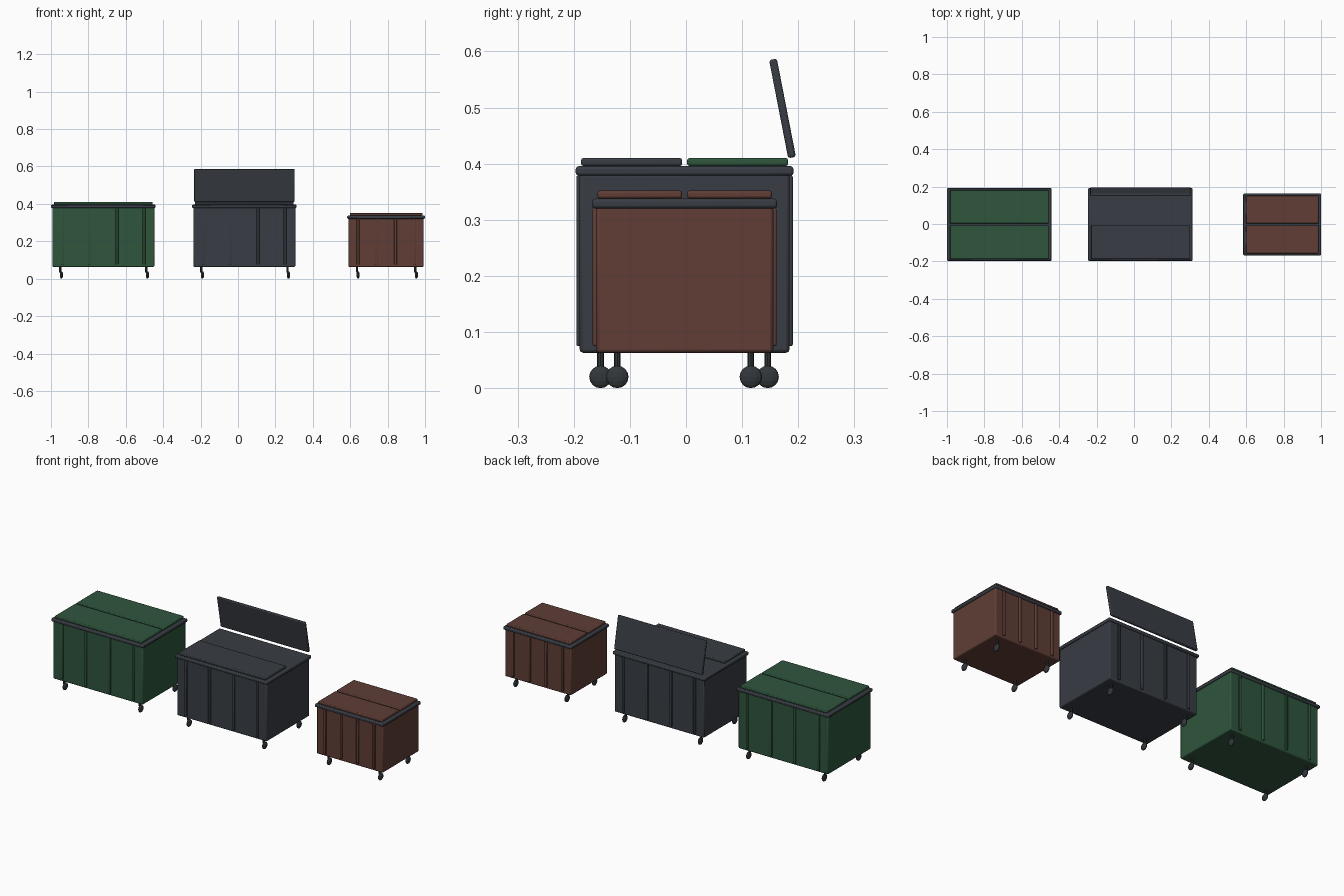
import bpy
from math import atan2
from mathutils import Vector

cube = bpy.data.objects.get("Cube")
if cube:
    bpy.data.objects.remove(cube, do_unlink=True)


def material(name, rgb):
    m = bpy.data.materials.new(name)
    m.use_nodes = True
    m.diffuse_color = (*rgb, 1)
    bsdf = m.node_tree.nodes["Principled BSDF"]
    bsdf.inputs["Base Color"].default_value = (*rgb, 1)
    bsdf.inputs["Roughness"].default_value = 0.6
    return m


GREEN = material("green paint", (0.028, 0.092, 0.047))
CHARCOAL = material("charcoal paint", (0.04, 0.047, 0.058))
BROWN = material("rust brown paint", (0.115, 0.048, 0.036))
RUBBER = material("dark rubber", (0.032, 0.038, 0.044))


def finish(name, mat):
    ob = bpy.context.object
    ob.name = name
    ob.data.materials.append(mat)
    return ob


def box(name, centre, size, mat, bevel=0.004, segments=2, tilt=0):
    bpy.ops.mesh.primitive_cube_add(size=1, location=centre)
    ob = finish(name, mat)
    for v in ob.data.vertices:
        v.co *= Vector(size)
    ob.rotation_euler.x = tilt
    mod = ob.modifiers.new("rounded edges", "BEVEL")
    mod.width = bevel
    mod.segments = segments
    bpy.ops.object.shade_smooth_by_angle()
    return ob


BASE = 0.063      # underside of every body
MID_Y = -0.0025   # shared centre line of the bins


def caster(name, x, y):
    bpy.ops.mesh.primitive_cylinder_add(
        vertices=8, radius=0.006, depth=0.034, location=(x, y, 0.05))
    finish(name + "_stem", RUBBER)
    bpy.ops.mesh.primitive_uv_sphere_add(
        segments=12, ring_count=8, radius=0.02, location=(x + 0.006, y, 0.02))
    wheel = finish(name + "_wheel", RUBBER)
    for v in wheel.data.vertices:
        v.co.x *= 0.45


def bin_unit(name, x, half_w, half_d, rim_z, paint, caster_x, caster_y,
             rib_x, lid_w, lid_d, open_back=False):
    # Body with a heavy rim plate
    box(name + "_body", (x, MID_Y, (BASE + rim_z) / 2 + 0.002),
        (2 * half_w, 2 * half_d, rim_z - BASE + 0.004), paint, 0.006)
    box(name + "_rim", (x, MID_Y, rim_z + 0.008),
        (2 * half_w + 0.014, 2 * half_d + 0.014, 0.017), CHARCOAL, 0.005)

    # Upright ribs on the front and back walls
    for side, label in ((-1, "front"), (1, "back")):
        for i in range(4):
            box(f"{name}_{label}_rib_{i + 1}",
                (x + rib_x * (i * 2 - 3) / 3, MID_Y + side * half_d,
                 (BASE + rim_z) / 2 + 0.006),
                (0.015, 0.012, rim_z - BASE - 0.012), paint, 0.003)

    # Swivel casters
    for sx in (-1, 1):
        for sy in (-1, 1):
            label = ("front" if sy < 0 else "back") + ("_left" if sx > 0 else "_right")
            caster(f"{name}_{label}_caster", x + sx * caster_x, MID_Y - 0.001 + sy * caster_y)

    # Two lid flaps, the back one optionally swung up
    lid_z = rim_z + 0.024
    size = (2 * lid_w, lid_d, 0.014)
    box(name + "_front_lid", (x, MID_Y - 0.0045 - lid_d / 2, lid_z), size, paint)
    if open_back:
        foot, top = Vector((0.189, 0.411)), Vector((0.155, 0.586))
        mid = (foot + top) / 2
        box(name + "_open_back_lid", (x, mid.x, mid.y),
            (2 * lid_w + 0.008, (top - foot).length, 0.014), paint,
            tilt=atan2(top.y - foot.y, top.x - foot.x))
    else:
        box(name + "_back_lid", (x, MID_Y + 0.0045 + lid_d / 2, lid_z), size, paint)


large = dict(half_w=0.273, half_d=0.187, rim_z=0.379, caster_x=0.23,
             caster_y=0.149, rib_x=0.217, lid_w=0.264, lid_d=0.18)
bin_unit("green_bin", -0.72, paint=GREEN, **large)
bin_unit("charcoal_bin", 0.034, paint=CHARCOAL, open_back=True, **large)
bin_unit("brown_bin", 0.792, half_w=0.201, half_d=0.158, rim_z=0.321, paint=BROWN,
         caster_x=0.156, caster_y=0.119, rib_x=0.15, lid_w=0.194, lid_d=0.151)
